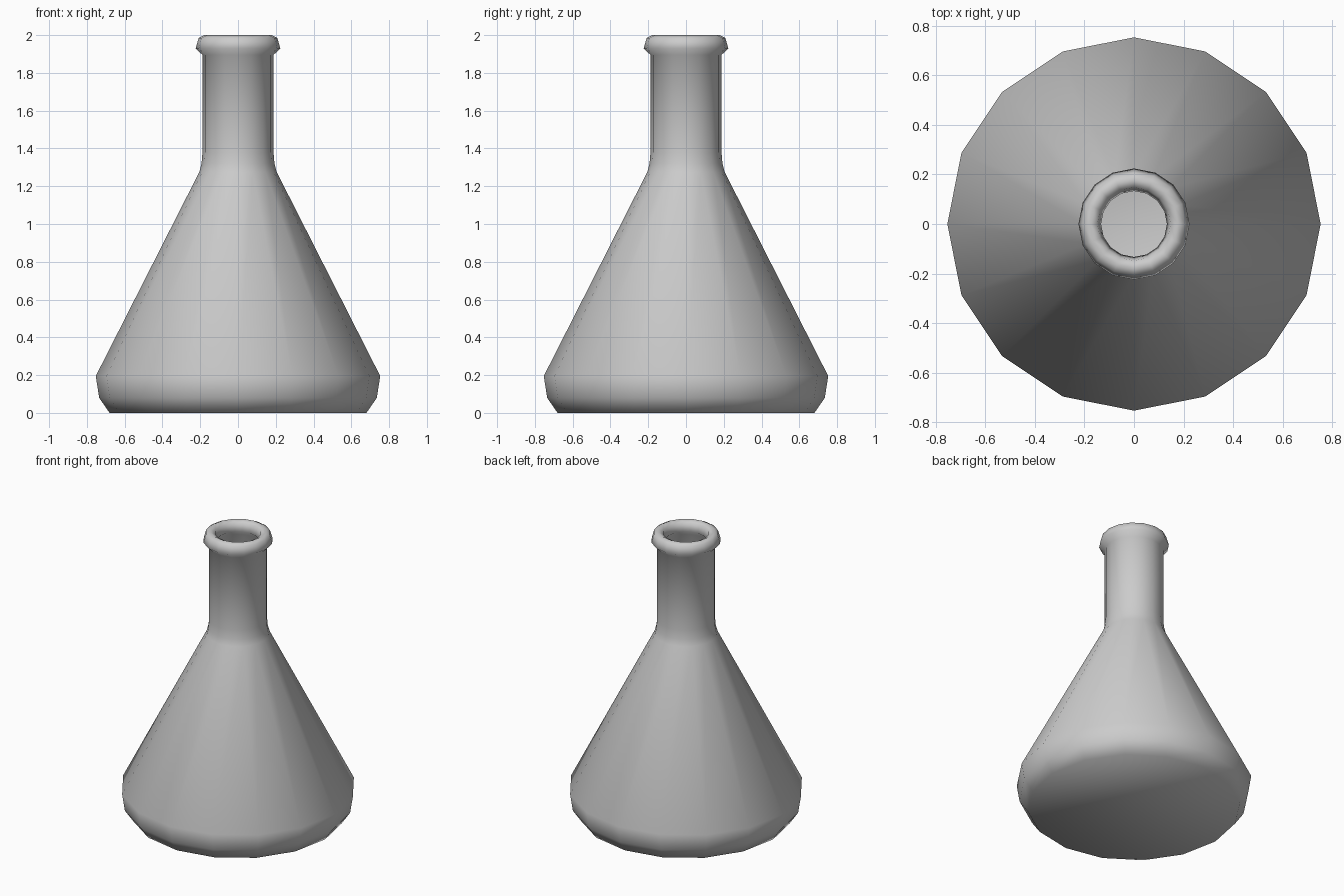
import bpy, bmesh, math

if "Cube" in bpy.data.objects:
    bpy.data.objects.remove(bpy.data.objects["Cube"])

SIDES = 16

# Outer wall from base to neck, rounded bead at the lip, then thin inner wall
outer = [(0.68, 0.0), (0.735, 0.08), (0.753, 0.195), (0.205, 1.275),
         (0.193, 1.32), (0.188, 1.38), (0.188, 1.895)]
bead = [(0.224, 1.93), (0.208, 1.985), (0.178, 2.0), (0.148, 1.985), (0.133, 1.93)]
inner = [(0.168, 1.895), (0.168, 1.38), (0.173, 1.32), (0.185, 1.265),
         (0.731, 0.19), (0.715, 0.09), (0.67, 0.02)]


def lathe(name, profile):
    """Revolve a profile around z and cap both ends."""
    bm = bmesh.new()
    rings = []
    for r, z in profile:
        rings.append([bm.verts.new((r * math.cos(2 * math.pi * i / SIDES),
                                    r * math.sin(2 * math.pi * i / SIDES), z))
                      for i in range(SIDES)])
    for a, b in zip(rings, rings[1:]):
        for i in range(SIDES):
            j = (i + 1) % SIDES
            bm.faces.new((a[i], a[j], b[j], b[i]))
    bm.faces.new(rings[0][::-1])   # underside
    bm.faces.new(rings[-1])        # inside floor
    bmesh.ops.recalc_face_normals(bm, faces=bm.faces)
    for f in bm.faces:
        f.smooth = True
    mesh = bpy.data.meshes.new(name)
    bm.to_mesh(mesh)
    bm.free()
    obj = bpy.data.objects.new(name, mesh)
    bpy.context.collection.objects.link(obj)
    return obj


# Conical flask
lathe("conical_flask", outer + bead + inner)
